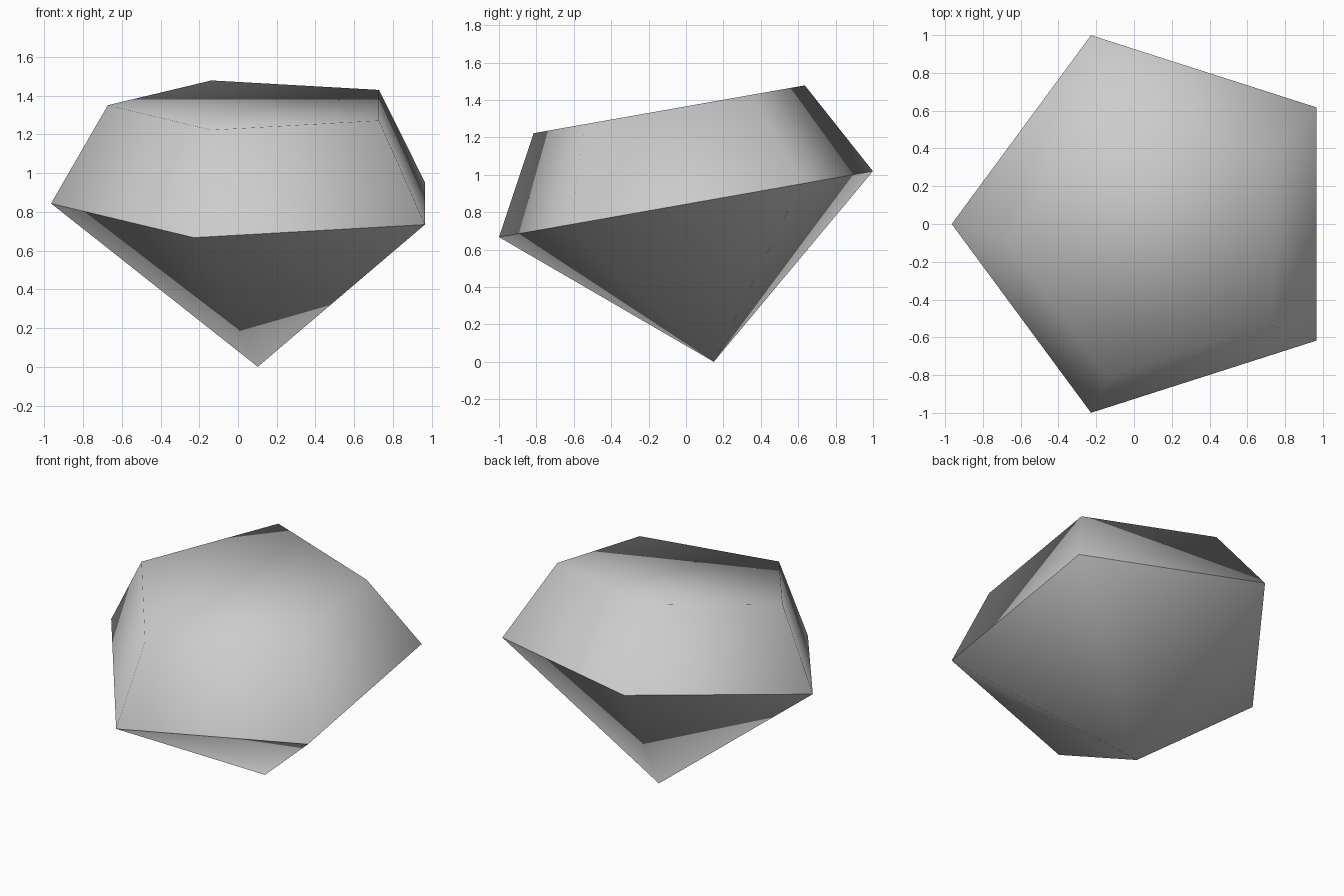
import bpy
import bmesh
import math
from mathutils import Matrix, Vector

if "Cube" in bpy.data.objects:
    bpy.data.objects.remove(bpy.data.objects["Cube"], do_unlink=True)

# Light grey stone
stone = bpy.data.materials.new("light grey stone")
stone.use_nodes = True
grey = (0.604, 0.604, 0.604, 1.0)
stone.diffuse_color = grey
stone.node_tree.nodes["Principled BSDF"].inputs["Base Color"].default_value = grey

SIDES = 5
TILT = math.radians(10)
GIRDLE_CENTRE = Vector((0.102, 0.0, 0.843))


def ring(bm, radius, height):
    """Regular pentagon with one corner pointing to -x."""
    verts = []
    for i in range(SIDES):
        a = math.pi + math.tau * i / SIDES
        verts.append(bm.verts.new((radius * math.cos(a), radius * math.sin(a), height)))
    return verts


bm = bmesh.new()
girdle = ring(bm, 1.067, 0.0)
table = ring(bm, 0.774, 0.515)
culet = bm.verts.new((0.0, 0.0, -0.856))

# The crown narrows to the flat table, the pavilion runs to a point
bm.faces.new(table)
for i in range(SIDES):
    j = (i + 1) % SIDES
    bm.faces.new((girdle[i], girdle[j], table[j], table[i]))
    bm.faces.new((girdle[j], girdle[i], culet))

# Smooth facets, with a crisp edge around the girdle
for face in bm.faces:
    face.smooth = True
for i in range(SIDES):
    bm.edges.get((girdle[i], girdle[(i + 1) % SIDES])).smooth = False

# Lean the whole gem forward
bm.transform(Matrix.Translation(GIRDLE_CENTRE) @ Matrix.Rotation(TILT, 4, 'X'))
bmesh.ops.recalc_face_normals(bm, faces=bm.faces)

mesh = bpy.data.meshes.new("cut_gem")
bm.to_mesh(mesh)
bm.free()
mesh.materials.append(stone)
gem = bpy.data.objects.new("cut_gem", mesh)
bpy.context.collection.objects.link(gem)
